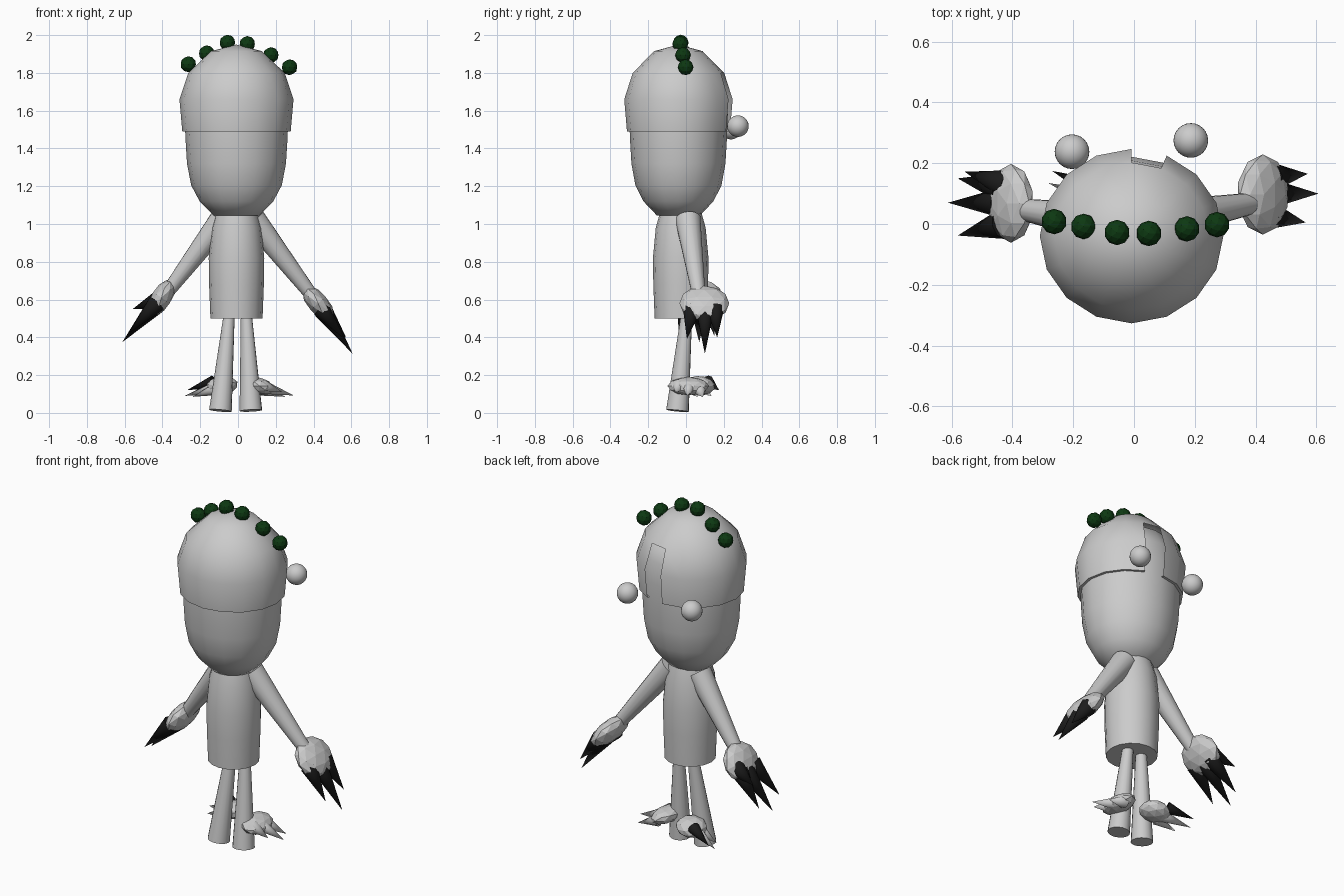
import bpy, bmesh, math
from mathutils import Vector, Matrix

if "Cube" in bpy.data.objects:
    bpy.data.objects.remove(bpy.data.objects["Cube"], do_unlink=True)


def material(name, rgb):
    m = bpy.data.materials.new(name)
    m.use_nodes = True
    m.diffuse_color = (*rgb, 1)
    m.node_tree.nodes["Principled BSDF"].inputs["Base Color"].default_value = (*rgb, 1)
    return m


GREY = material("light grey", (0.6, 0.6, 0.6))
BLACK = material("claw black", (0.012, 0.012, 0.012))
GREEN = material("dark green", (0.004, 0.04, 0.006))


def add(name, bm, mat, smooth=None):
    """Turn a bmesh into an object; smooth is the sharp-edge angle in degrees."""
    bmesh.ops.recalc_face_normals(bm, faces=bm.faces)
    me = bpy.data.meshes.new(name)
    bm.to_mesh(me)
    bm.free()
    me.materials.append(mat)
    ob = bpy.data.objects.new(name, me)
    bpy.context.collection.objects.link(ob)
    if smooth:
        bpy.ops.object.select_all(action='DESELECT')
        ob.select_set(True)
        bpy.context.view_layer.objects.active = ob
        bpy.ops.object.shade_smooth_by_angle(angle=math.radians(smooth))
    return ob


def lathe(profile, centre, depth=1.0, sides=16):
    """Revolve (radius, height) points about z; depth squashes y."""
    bm = bmesh.new()
    pts = [bm.verts.new((0, r, z)) for r, z in profile]
    edges = [bm.edges.new(p) for p in zip(pts, pts[1:])]
    bmesh.ops.spin(bm, geom=pts + edges, cent=(0, 0, 0), axis=(0, 0, 1),
                   angle=math.tau, steps=sides, use_duplicate=False)
    bmesh.ops.remove_doubles(bm, verts=bm.verts, dist=0.0005)
    for v in bm.verts:
        v.co = (v.co.x + centre[0], v.co.y * depth + centre[1], v.co.z)
    return bm


def cone(name, start, end, r1, r2, mat=GREY, sides=16):
    """Tapered limb or spike between two points."""
    a, b = Vector(start), Vector(end)
    d = b - a
    bm = bmesh.new()
    bmesh.ops.create_cone(bm, cap_ends=True, segments=sides, radius1=r1, radius2=r2, depth=d.length,
                          matrix=Matrix.Translation((a + b) / 2) @ d.to_track_quat('Z', 'Y').to_matrix().to_4x4())
    return add(name, bm, mat, 50)


def paw(name, centre, direction, length, width, thick):
    """Flattened faceted ball whose long axis follows direction."""
    d = Vector(direction).normalized()
    w = Vector((0, 0, 1)).cross(d).normalized()
    t = w.cross(d)
    rot = Matrix((t * thick, w * width, d * length)).transposed().to_4x4()
    bm = bmesh.new()
    bmesh.ops.create_icosphere(bm, subdivisions=2, radius=1, matrix=Matrix.Translation(centre) @ rot)
    add(name, bm, GREY)


# Head: lower face and skull beneath the cap
HEAD = (-0.008, -0.04)
face = [(0, 1.045), (0.12, 1.045), (0.195, 1.12), (0.24, 1.205), (0.262, 1.32), (0.27, 1.45),
        (0.275, 1.58), (0.262, 1.7), (0.215, 1.8), (0, 1.86)]
add("head", lathe(face, HEAD, 0.95), GREY, 50)

# Cap with one panel missing at the back
cap = lathe([(0, 1.95), (0.135, 1.915), (0.255, 1.8), (0.302, 1.66), (0.287, 1.49), (0.262, 1.49)], HEAD, 0.95)
gap = []
for f in cap.faces:
    c = f.calc_center_median()
    if c.z < 1.8 and c.y > 0 and 0 < c.x - HEAD[0] < 0.1:
        gap.append(f)
bmesh.ops.delete(cap, geom=gap, context='FACES')
add("cap", cap, GREY, 50)

# Row of beads across the cap
beads = [(-0.263, 0.008, 1.846), (-0.166, -0.008, 1.904), (-0.056, -0.028, 1.96),
         (0.049, -0.031, 1.953), (0.174, -0.016, 1.894), (0.273, -0.002, 1.83)]
for i, p in enumerate(beads):
    bm = bmesh.new()
    bmesh.ops.create_icosphere(bm, subdivisions=2, radius=0.042, matrix=Matrix.Translation(p))
    add(f"bead_{i + 1}", bm, GREEN)

# Floating eyeballs behind the head
for side, p in (("right", (-0.204, 0.238, 1.505)), ("left", (0.187, 0.275, 1.518))):
    bm = bmesh.new()
    bmesh.ops.create_uvsphere(bm, u_segments=24, v_segments=16, radius=0.057, matrix=Matrix.Translation(p))
    add(f"{side}_eye", bm, GREY, 60)

# Torso
body = [(0, 1.06), (0.11, 1.06), (0.132, 0.98), (0.147, 0.82), (0.145, 0.68), (0.138, 0.5), (0, 0.5)]
add("torso", lathe(body, (-0.008, -0.028)), GREY, 50)

# Arms and legs
cone("left_arm", (0.08, 0.01, 1.025), (0.4, 0.07, 0.61), 0.068, 0.034)
cone("right_arm", (-0.085, 0.0, 1.02), (-0.38, 0.05, 0.63), 0.068, 0.034)
cone("left_leg", (0.068, -0.045, 0.012), (0.043, 0.005, 0.54), 0.06, 0.028)
cone("right_leg", (-0.093, -0.045, 0.012), (-0.045, 0.005, 0.54), 0.06, 0.028)

# Hands and feet
paw("left_hand", (0.424, 0.097, 0.58), (0.65, 0, -0.76), 0.115, 0.132, 0.055)
paw("right_hand", (-0.405, 0.068, 0.61), (-0.55, 0, -0.83), 0.11, 0.13, 0.055)
paw("left_foot", (0.115, 0.012, 0.142), (1, 0, -0.3), 0.075, 0.11, 0.045)
paw("right_foot", (-0.085, 0.07, 0.145), (-0.85, 0.45, -0.15), 0.085, 0.085, 0.05)

# Claws: (base, tip) for each limb
claws = {
    "left_hand_claw": (BLACK, 0.048, [((0.45, 0.1, 0.54), (0.607, 0.1, 0.313)),
                                      ((0.44, 0.03, 0.55), (0.565, 0.005, 0.39)),
                                      ((0.45, 0.155, 0.55), (0.572, 0.165, 0.4))]),
    "right_hand_claw": (BLACK, 0.05, [((-0.435, 0.07, 0.57), (-0.612, 0.07, 0.375)),
                                      ((-0.43, 0.0, 0.58), (-0.58, -0.038, 0.42)),
                                      ((-0.43, 0.12, 0.58), (-0.58, 0.15, 0.41)),
                                      ((-0.42, 0.13, 0.6), (-0.557, 0.172, 0.55))]),
    "left_foot_claw": (GREY, 0.035, [((0.14, 0.015, 0.135), (0.295, 0.005, 0.092)),
                                     ((0.13, -0.04, 0.145), (0.235, -0.055, 0.11)),
                                     ((0.13, 0.07, 0.125), (0.25, 0.09, 0.085))]),
    "right_foot_claw": (GREY, 0.032, [((-0.13, 0.08, 0.13), (-0.282, 0.135, 0.09)),
                                      ((-0.12, 0.04, 0.125), (-0.24, 0.06, 0.085))]),
    "right_foot_dark_claw": (BLACK, 0.034, [((-0.13, 0.115, 0.165), (-0.27, 0.175, 0.12))]),
}
for name, (mat, radius, spikes) in claws.items():
    for i, (base, tip) in enumerate(spikes):
        cone(f"{name}_{i + 1}", base, tip, radius, 0, mat, 10)
